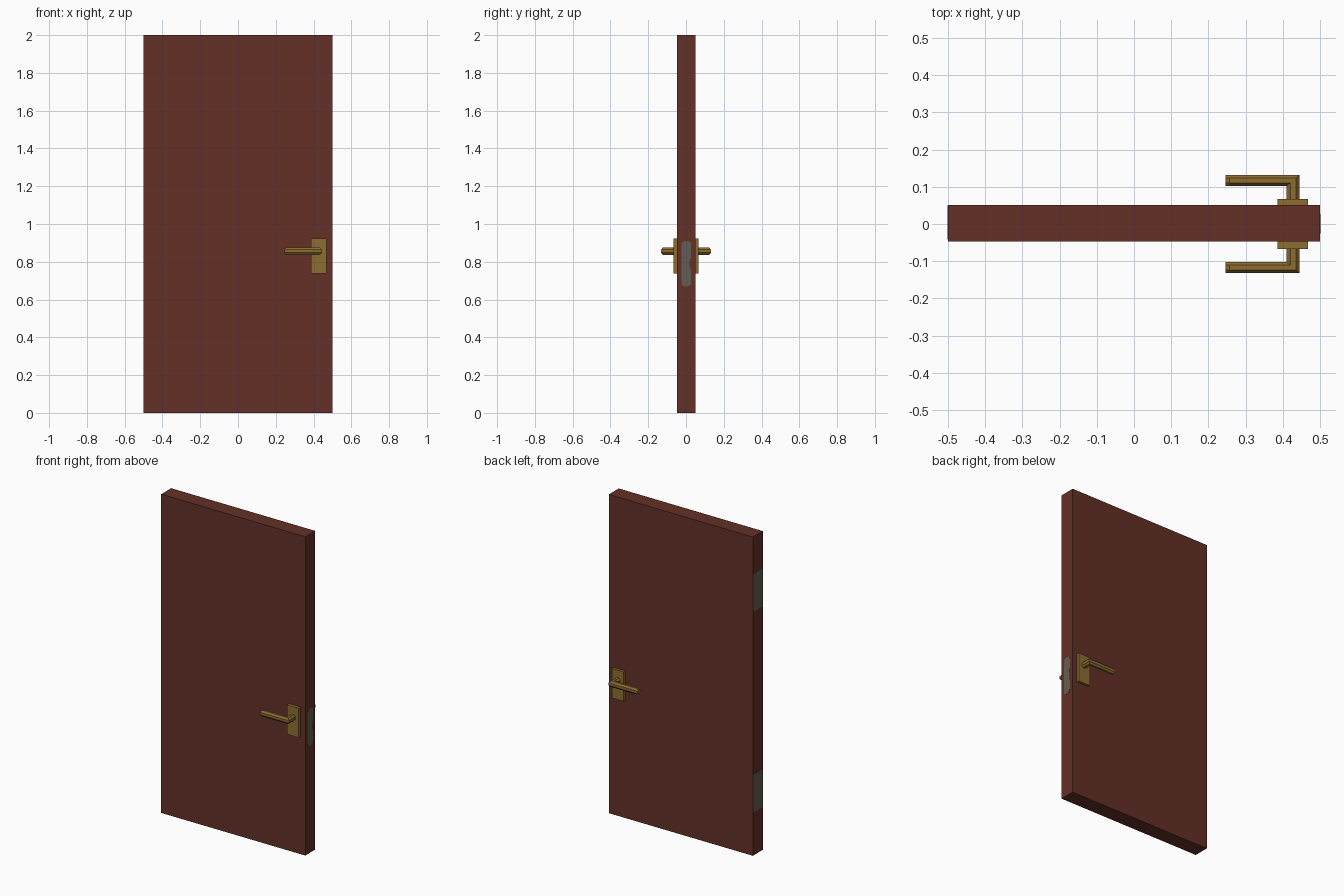
import bpy, bmesh, math

if "Cube" in bpy.data.objects:
    bpy.data.objects.remove(bpy.data.objects["Cube"])


def material(name, rgb):
    m = bpy.data.materials.new(name)
    m.diffuse_color = (*rgb, 1)
    m.use_nodes = True
    m.node_tree.nodes["Principled BSDF"].inputs["Base Color"].default_value = m.diffuse_color
    return m


WOOD = material("dark_red_wood", (0.125, 0.030, 0.020))
BRASS = material("brass", (0.27, 0.155, 0.030))
STEEL = material("grey_steel", (0.13, 0.108, 0.085))


def finish(name, bm, mat):
    bmesh.ops.recalc_face_normals(bm, faces=bm.faces)
    me = bpy.data.meshes.new(name)
    bm.to_mesh(me)
    bm.free()
    me.materials.append(mat)
    ob = bpy.data.objects.new(name, me)
    bpy.context.collection.objects.link(ob)
    return ob


def box(name, lo, hi, mat):
    bm = bmesh.new()
    bmesh.ops.create_cube(bm, size=1)
    for v in bm.verts:
        v.co = [(a + b) / 2 + c * (b - a) for a, b, c in zip(lo, hi, v.co)]
    return finish(name, bm, mat)


def loft(name, rings, mat):
    # skin consecutive rings and cap both ends
    bm = bmesh.new()
    vs = [[bm.verts.new(p) for p in r] for r in rings]
    n = len(vs[0])
    for a, b in zip(vs, vs[1:]):
        for i in range(n):
            j = (i + 1) % n
            bm.faces.new((a[i], a[j], b[j], b[i]))
    bm.faces.new(vs[0])
    bm.faces.new(vs[-1])
    return finish(name, bm, mat)


# door leaf
box("door_leaf", (-0.5, -0.047, 0), (0.5, 0.051, 2), WOOD)

# octagonal handle section, flats touching +-1
OCT = [(math.cos(t) / math.cos(math.pi / 8), math.sin(t) / math.cos(math.pi / 8))
       for t in (math.pi / 8 + k * math.pi / 4 for k in range(8))]
ZC = 0.856

for side, s in (("front", -1), ("back", 1)):
    # backing plate
    ys = sorted((s * 0.04, s * 0.067))
    box(side + "_handle_plate", (0.386, ys[0], 0.738), (0.468, ys[1], 0.923), BRASS)
    # bent lever: spindle, mitred elbow, grip, chamfered tip
    rings = [
        [(0.4275 + 0.0175 * u, s * 0.06, ZC + 0.019 * v) for u, v in OCT],
        [(0.4275 + 0.0175 * u, s * (0.117 + 0.015 * u), ZC + 0.019 * v) for u, v in OCT],
        [(0.256, s * (0.117 + 0.015 * u), ZC + 0.019 * v) for u, v in OCT],
        [(0.246, s * (0.117 + 0.015 * u), ZC + 0.011 * v) for u, v in OCT],
    ]
    loft(side + "_lever", rings, BRASS)

# latch plate with rounded corners and a notch on the back edge
R, W, Z0, Z1 = 0.02, 0.026, 0.67, 0.91
outline = []
for cy, cz, a0 in ((W - R, Z1 - R, 0), (R - W, Z1 - R, 90),
                   (R - W, Z0 + R, 180), (W - R, Z0 + R, 270)):
    for k in range(5):
        a = math.radians(a0 + 22.5 * k)
        outline.append((cy + R * math.cos(a), cz + R * math.sin(a)))
outline += [(W, 0.755), (W - 0.008, 0.775), (W - 0.008, 0.805), (W, 0.825)]
loft("latch_plate", [[(x, y + 0.001, z) for y, z in outline] for x in (0.495, 0.5015)], STEEL)

# hinge leaves on the left edge
for name, z in (("lower_hinge", 0.27), ("upper_hinge", 1.53)):
    box(name, (-0.5015, -0.041, z), (-0.495, 0.050, z + 0.24), STEEL)
